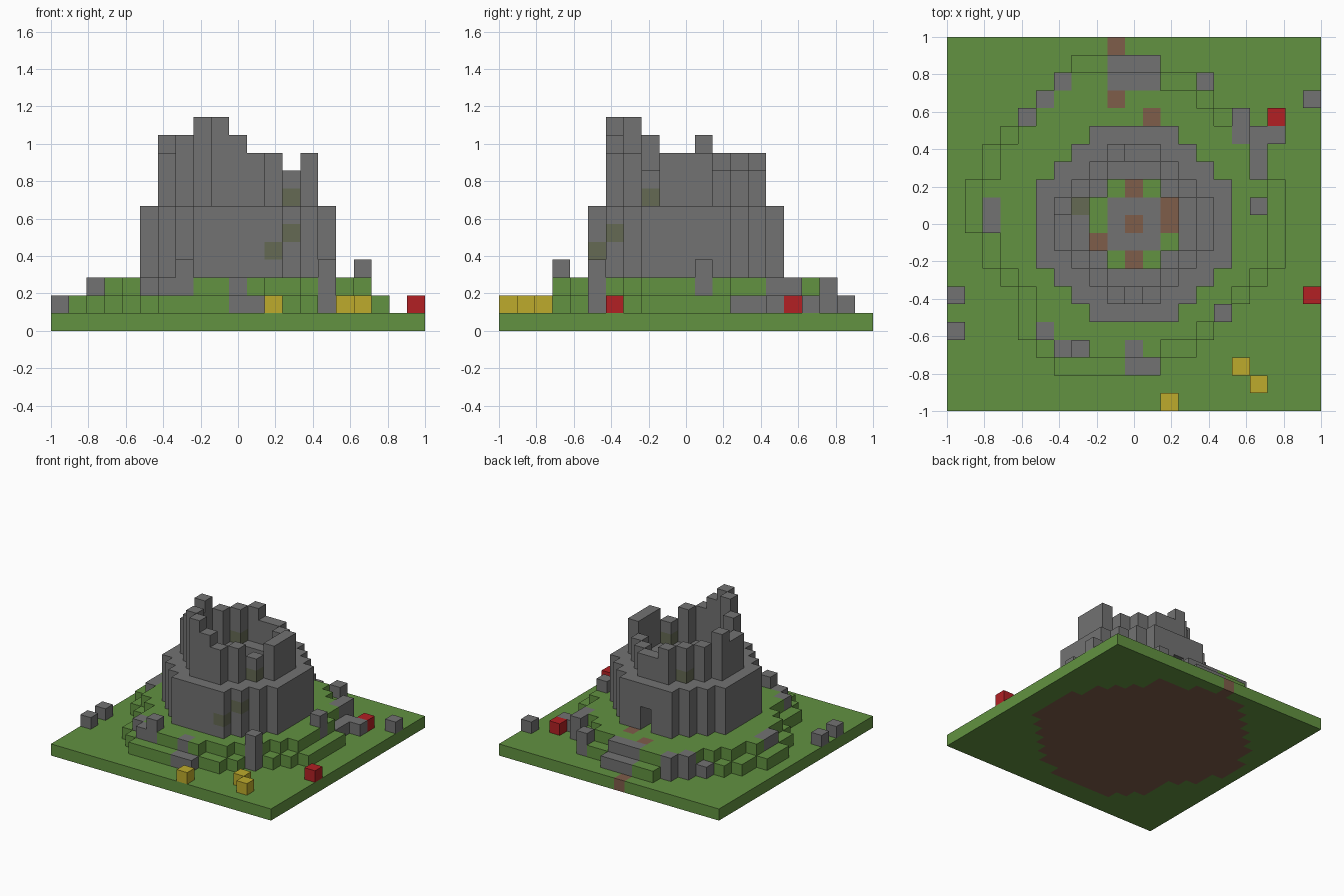
import bpy
import bmesh
from mathutils import Vector

cube = bpy.data.objects.get("Cube")
if cube:
    bpy.data.objects.remove(cube)

U = 2 / 21  # edge of one block


def linear(c):
    c /= 255
    return c / 12.92 if c <= 0.04045 else ((c + 0.055) / 1.055) ** 2.4


def material(name, rgb):
    m = bpy.data.materials.new(name)
    m.use_nodes = True
    col = [linear(c) for c in rgb] + [1]
    m.diffuse_color = col
    m.node_tree.nodes["Principled BSDF"].inputs["Base Color"].default_value = col
    return m


MATS = {
    "grass": material("grass green", (98, 146, 65)),
    "stone": material("stone grey", (114, 114, 114)),
    "moss": material("mossy stone", (101, 106, 84)),
    "dirt": material("dirt brown", (127, 93, 74)),
    "red": material("flower red", (178, 32, 36)),
    "yellow": material("flower yellow", (190, 171, 44)),
}
NAMES = list(MATS)
cells = {}  # block position -> (part, colour)


def put(part, colour, x, y, z0, z1):
    for z in range(z0, z1):
        cells[x, y, z] = (part, colour)


def paint(colour, *spots):
    for s in spots:
        cells[s] = (cells[s][0], colour)


def disc(r2):
    return [(x, y) for x in range(-9, 10) for y in range(-9, 10)
            if x * x + y * y <= r2]


SIDES = [(1, 0), (-1, 0), (0, 1), (0, -1)]

# Hill: first and last block of each row, from the back to the front
rows = [(-3, 1), (-4, 4), (-5, 4), (-6, 5), (-7, 6), (-8, 7), (-8, 7),
        (-9, 8), (-9, 8), (-9, 8), (-8, 8), (-8, 8), (-7, 7), (-6, 6),
        (-6, 5), (-6, 4), (-5, 3), (-4, 1)]
lower = {(x, 9 - i) for i, (a, b) in enumerate(rows) for x in range(a, b + 1)}
upper = {(x, y) for x, y in lower
         if all((x + i, y + j) in lower for i, j in SIDES)}

# Ground slab, with dirt under the hill
for x in range(-10, 11):
    for y in range(-10, 11):
        put("ground", "dirt" if (x, y) in lower else "grass", x, y, 0, 1)
for x, y in lower:
    put("hill", "grass", x, y, 1, 3 if (x, y) in upper else 2)

# Stone steps and worn path at the back
for x in (-1, 0, 1):
    put("steps", "stone", x, 9, 1, 2)
    put("steps", "stone", x, 8, 1, 3)
paint("dirt", (-1, 10, 0), (-1, 7, 2), (1, 6, 2))

# Round tower base, hollow in the middle
court = disc(5)
for x, y in disc(30):
    if (x, y) not in court:
        put("tower_base", "stone", x, y, 3, 7)

# Doorway through the back wall
for y in range(3, 6):
    for z in (3, 4):
        del cells[0, y, z]

# Courtyard floor
paint("stone", *[(x, y, 2) for x in (-1, 0, 1) for y in (-1, 0, 1)])
paint("dirt", *[(x, y, 2) for x, y in
                [(0, 0), (0, 2), (0, -2), (2, 1), (2, 0), (-2, -1)]])

# Broken parapet: one block thick, ragged tops
ring = disc(17)
tops = {(-2, -3): 12, (-1, -4): 12, (0, -4): 11, (-3, -2): 11, (-4, 1): 11,
        (3, -2): 9, (3, 2): 9, (2, 3): 9, (1, 4): 9, (0, 4): 9}
for x, y in ring:
    if any((x + i, y + j) not in ring for i, j in SIDES):
        put("parapet", "stone", x, y, 7, tops.get((x, y), 10))
paint("moss", (2, -5, 4), (3, -4, 5), (3, -2, 7), (-3, 1, 6), (-2, 3, 7))

# Ruined stones around the hill: position and top
for x, y, top in [(10, 7, 2), (-10, -4, 2), (-10, -6, 2), (-4, 8, 3),
                  (-5, 7, 3), (-6, 6, 2), (4, 8, 3), (6, 6, 3), (6, 5, 3),
                  (7, 5, 2), (8, 5, 2), (7, 4, 2), (7, 3, 2), (7, 1, 4),
                  (5, -5, 4), (-5, -6, 3), (-4, -7, 3), (-3, -7, 4),
                  (0, -7, 3), (0, -8, 2), (1, -8, 2), (-8, 1, 3), (-8, 0, 3)]:
    put("ruin_stones", "stone", x, y, 1, top)

# Flowers
for x, y in [(8, 6), (10, -4)]:
    put("red_flowers", "red", x, y, 1, 2)
for x, y in [(6, -8), (7, -9), (2, -10)]:
    put("yellow_flowers", "yellow", x, y, 1, 2)


def build(part):
    """Mesh the exposed sides of every block of a part."""
    bm = bmesh.new()
    for pos, (owner, colour) in cells.items():
        if owner != part:
            continue
        centre = Vector(pos) + Vector((0, 0, 0.5))
        for axis in range(3):
            for sign in (-1, 1):
                n = Vector((0, 0, 0))
                n[axis] = sign
                if tuple(int(a + b) for a, b in zip(pos, n)) in cells:
                    continue
                u = Vector((0, 0, 0))
                u[(axis + 1) % 3] = 1
                v = n.cross(u)
                corners = [n + u + v, n - u + v, n - u - v, n + u - v]
                f = bm.faces.new([bm.verts.new((centre + c / 2) * U)
                                  for c in corners])
                f.material_index = NAMES.index(colour)
    bmesh.ops.remove_doubles(bm, verts=bm.verts[:], dist=U / 100)
    mesh = bpy.data.meshes.new(part)
    bm.to_mesh(mesh)
    bm.free()
    for m in MATS.values():
        mesh.materials.append(m)
    bpy.context.collection.objects.link(bpy.data.objects.new(part, mesh))


for part in sorted({p for p, _ in cells.values()}):
    build(part)
